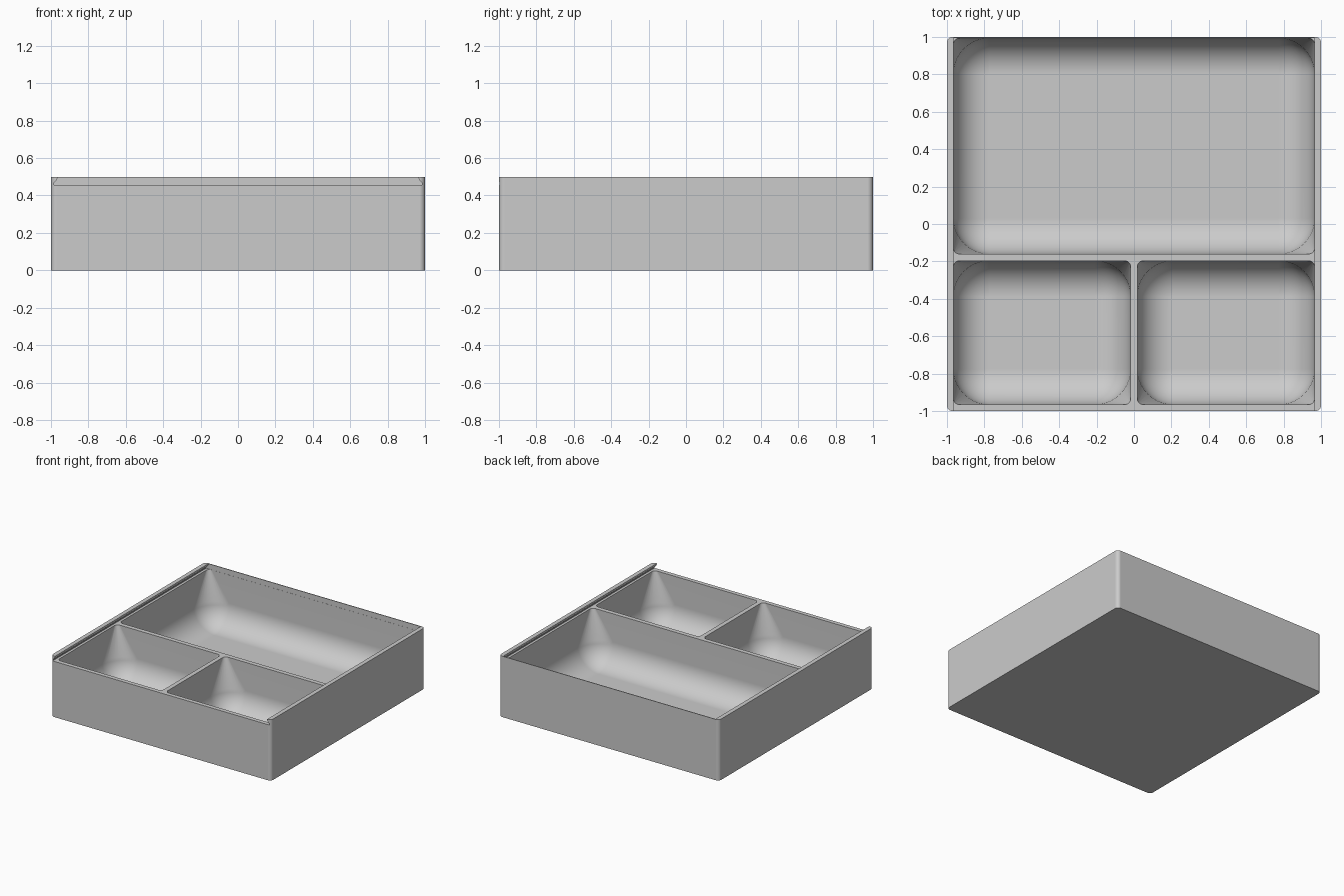
import bpy, bmesh, math

if "Cube" in bpy.data.objects:
    bpy.data.objects.remove(bpy.data.objects["Cube"], do_unlink=True)

HEIGHT, RIM, FLOOR = 0.5, 0.457, 0.035
SIDE, BACK = 0.965, 0.993
FILLET, STEPS = 0.19, 10

grey = bpy.data.materials.new("plain grey")
grey.use_nodes = True
grey.diffuse_color = (0.6, 0.6, 0.6, 1)
grey.node_tree.nodes["Principled BSDF"].inputs["Base Color"].default_value = (0.6, 0.6, 0.6, 1)


def rounded_ring(x0, x1, y0, y1, r, z):
    """Points of a rounded rectangle, counter-clockwise."""
    centres = ((x1 - r, y1 - r), (x0 + r, y1 - r), (x0 + r, y0 + r), (x1 - r, y0 + r))
    points = []
    for corner, (cx, cy) in enumerate(centres):
        for i in range(STEPS + 1):
            a = (corner + i / STEPS) * math.pi / 2
            points.append((cx + r * math.cos(a), cy + r * math.sin(a), z))
    return points


def loft(name, rings):
    """Closed solid through a stack of matching rings."""
    bm = bmesh.new()
    stack = [[bm.verts.new(p) for p in ring] for ring in rings]
    for low, high in zip(stack, stack[1:]):
        for i in range(len(low)):
            j = (i + 1) % len(low)
            bm.faces.new((low[i], low[j], high[j], high[i]))
    bm.faces.new(stack[0])
    bm.faces.new(stack[-1])
    bmesh.ops.recalc_face_normals(bm, faces=bm.faces)
    mesh = bpy.data.meshes.new(name)
    bm.to_mesh(mesh)
    bm.free()
    mesh.materials.append(grey)
    obj = bpy.data.objects.new(name, mesh)
    bpy.context.collection.objects.link(obj)
    return obj


def pocket(name, x0, x1, y0, y1):
    """Compartment cutter: tight corners at the rim, scooped floor."""
    rings = [rounded_ring(x0, x1, y0, y1, 0.03, RIM + 0.013),
             rounded_ring(x0, x1, y0, y1, 0.03, RIM)]
    for i in range(STEPS + 1):
        a = i / STEPS * math.pi / 2
        d = FILLET * (1 - math.cos(a))
        z = FLOOR + FILLET * (1 - math.sin(a))
        rings.append(rounded_ring(x0 + d, x1 - d, y0 + d, y1 - d, max(FILLET - d, 0.004), z))
    return loft(name, rings)


# Outer block with rounded upright edges
box = loft("divided_box", [rounded_ring(-1, 1, -1, 1, 0.03, z) for z in (0, HEIGHT)])

# Dovetail lid channel, open at the front
half = [(0.985, RIM), (0.985, RIM + 0.008), (0.968, 0.486), (SIDE, 0.493), (SIDE, HEIGHT + 0.05)]
profile = half + [(-x, z) for x, z in reversed(half)]
cutters = [loft("lid_channel_cutter", [[(x, y, z) for x, z in profile] for y in (-1.1, BACK + 0.001)])]

# One large compartment behind two small ones
cutters.append(pocket("large_compartment_cutter", -SIDE, SIDE, -0.16, BACK))
for side, x0, x1 in (("right", -SIDE, -0.018), ("left", 0.018, SIDE)):
    cutters.append(pocket(side + "_small_compartment_cutter", x0, x1, -0.965, -0.197))

bpy.context.view_layer.objects.active = box
box.select_set(True)
for cutter in cutters:
    cutter.hide_render = True
    mod = box.modifiers.new(cutter.name, "BOOLEAN")
    mod.operation, mod.solver, mod.object = "DIFFERENCE", "EXACT", cutter
    bpy.ops.object.modifier_apply(modifier=mod.name)
    bpy.data.objects.remove(cutter, do_unlink=True)

# Smooth scoops and corners, crisp rims
bpy.ops.object.shade_smooth_by_angle(angle=math.radians(30))
normals = box.modifiers.new("even_normals", "WEIGHTED_NORMAL")
normals.keep_sharp = True
